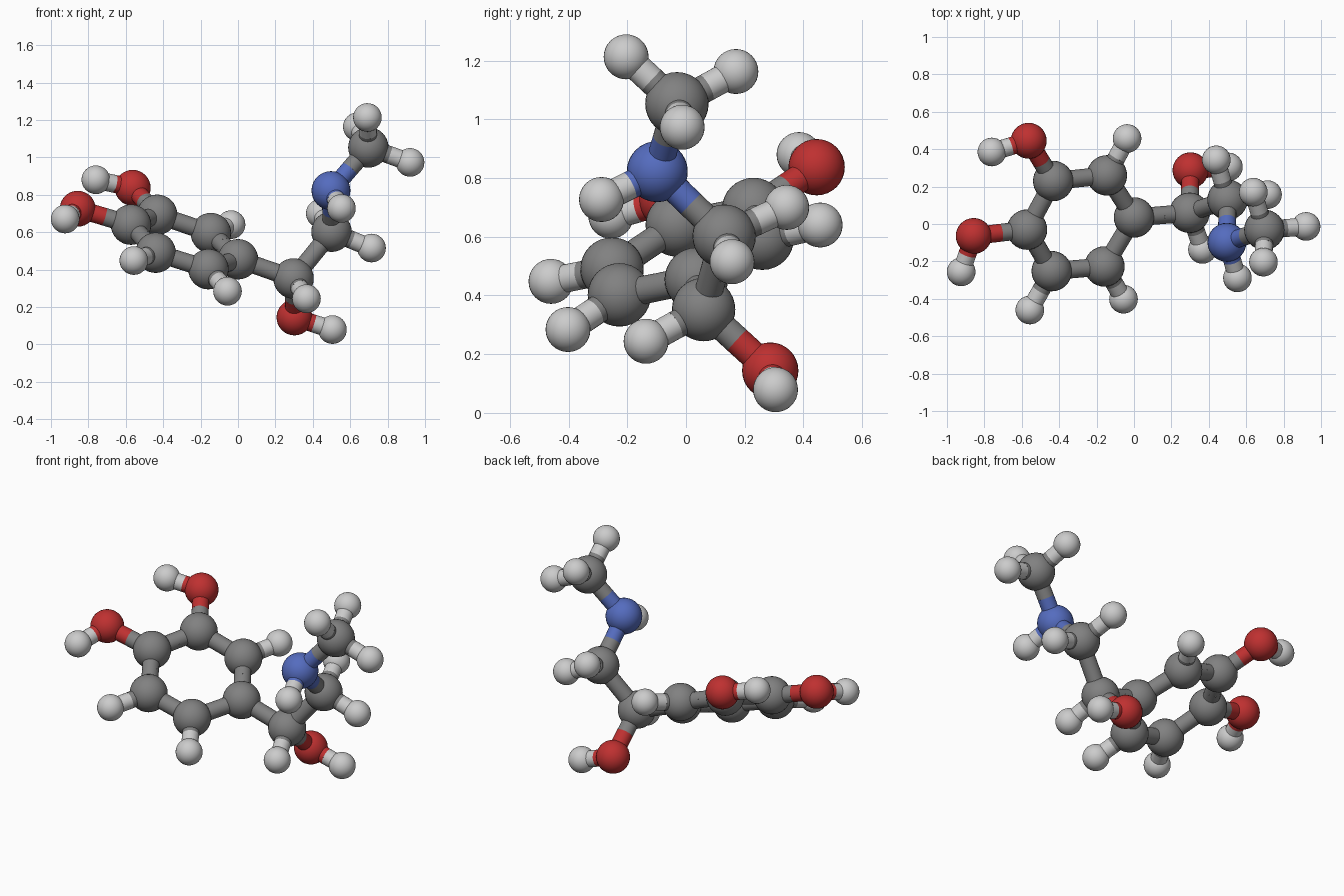
import bpy, bmesh
from mathutils import Vector, Matrix

if "Cube" in bpy.data.objects:
    bpy.data.objects.remove(bpy.data.objects["Cube"])

BOND_RADIUS = 0.048
RADIUS = {"carbon": 0.108, "nitrogen": 0.104, "oxygen": 0.096, "hydrogen": 0.0765}
COLOUR = {"carbon": (0.22, 0.22, 0.22, 1), "nitrogen": (0.09, 0.15, 0.52, 1),
          "oxygen": (0.52, 0.03, 0.03, 1), "hydrogen": (0.6, 0.6, 0.6, 1)}
ELEMENT = {"C": "carbon", "N": "nitrogen", "O": "oxygen", "H": "hydrogen"}

# Atom centres; the first letter of each key is the element
ATOMS = {
    # six-sided ring
    "C1": (0.0, 0.035, 0.455), "C2": (-0.145, 0.26, 0.595), "C3": (-0.432, 0.23, 0.693),
    "C4": (-0.572, -0.03, 0.64), "C5": (-0.44, -0.252, 0.49), "C6": (-0.158, -0.227, 0.402),
    # ring side groups
    "O3": (-0.563, 0.445, 0.837), "H3": (-0.76, 0.385, 0.88),
    "O4": (-0.857, -0.064, 0.725), "H4": (-0.924, -0.256, 0.67),
    "H2": (-0.037, 0.457, 0.64), "H5": (-0.557, -0.46, 0.448), "H6": (-0.056, -0.402, 0.284),
    # side chain
    "C7": (0.297, 0.06, 0.352), "O7": (0.302, 0.287, 0.144), "H7": (0.505, 0.305, 0.079),
    "H8": (0.366, -0.136, 0.244), "C8": (0.50, 0.13, 0.602),
    "H9": (0.714, 0.157, 0.515), "H10": (0.44, 0.343, 0.70),
    "N1": (0.497, -0.098, 0.822), "H11": (0.553, -0.288, 0.727),
    # end group
    "C9": (0.697, -0.031, 1.053), "H12": (0.92, -0.013, 0.973),
    "H13": (0.692, -0.204, 1.213), "H14": (0.638, 0.17, 1.163),
}
BONDS = ("C1-C2 C2-C3 C3-C4 C4-C5 C5-C6 C6-C1 C3-O3 O3-H3 C4-O4 O4-H4 C2-H2 C5-H5 C6-H6 "
         "C1-C7 C7-O7 O7-H7 C7-H8 C7-C8 C8-H9 C8-H10 C8-N1 N1-H11 N1-C9 C9-H12 C9-H13 C9-H14")

materials = {}
for name, colour in COLOUR.items():
    materials[name] = bpy.data.materials.new(name)
    materials[name].diffuse_color = colour


def add_object(name, bm, element):
    mesh = bpy.data.meshes.new(name)
    for face in bm.faces:
        face.smooth = True
    bm.to_mesh(mesh)
    bm.free()
    mesh.materials.append(materials[element])
    obj = bpy.data.objects.new(name, mesh)
    bpy.context.collection.objects.link(obj)
    return obj


def add_atom(key, centre):
    element = ELEMENT[key[0]]
    bm = bmesh.new()
    bmesh.ops.create_uvsphere(bm, u_segments=32, v_segments=16, radius=RADIUS[element])
    add_object(f"{element}_atom_{key[1:]}", bm, element).location = centre


def add_half_bond(key, other):
    # open tube from the atom centre to the bond midpoint, in the atom's colour
    start = Vector(ATOMS[key])
    half = (Vector(ATOMS[other]) - start) / 2
    bm = bmesh.new()
    bmesh.ops.create_cone(bm, cap_ends=False, segments=24, radius1=BOND_RADIUS,
                          radius2=BOND_RADIUS, depth=half.length)
    obj = add_object(f"bond_{key}_to_{other}", bm, ELEMENT[key[0]])
    turn = Vector((0, 0, 1)).rotation_difference(half).to_matrix().to_4x4()
    obj.matrix_world = Matrix.Translation(start + half / 2) @ turn


# Balls
for key, centre in ATOMS.items():
    add_atom(key, centre)

# Sticks, two coloured halves each
for bond in BONDS.split():
    a, b = bond.split("-")
    add_half_bond(a, b)
    add_half_bond(b, a)

for m in bpy.data.materials:
    if m.users and not m.is_grease_pencil:
        m.use_nodes = True
        m.node_tree.nodes["Principled BSDF"].inputs["Base Color"].default_value = m.diffuse_color
